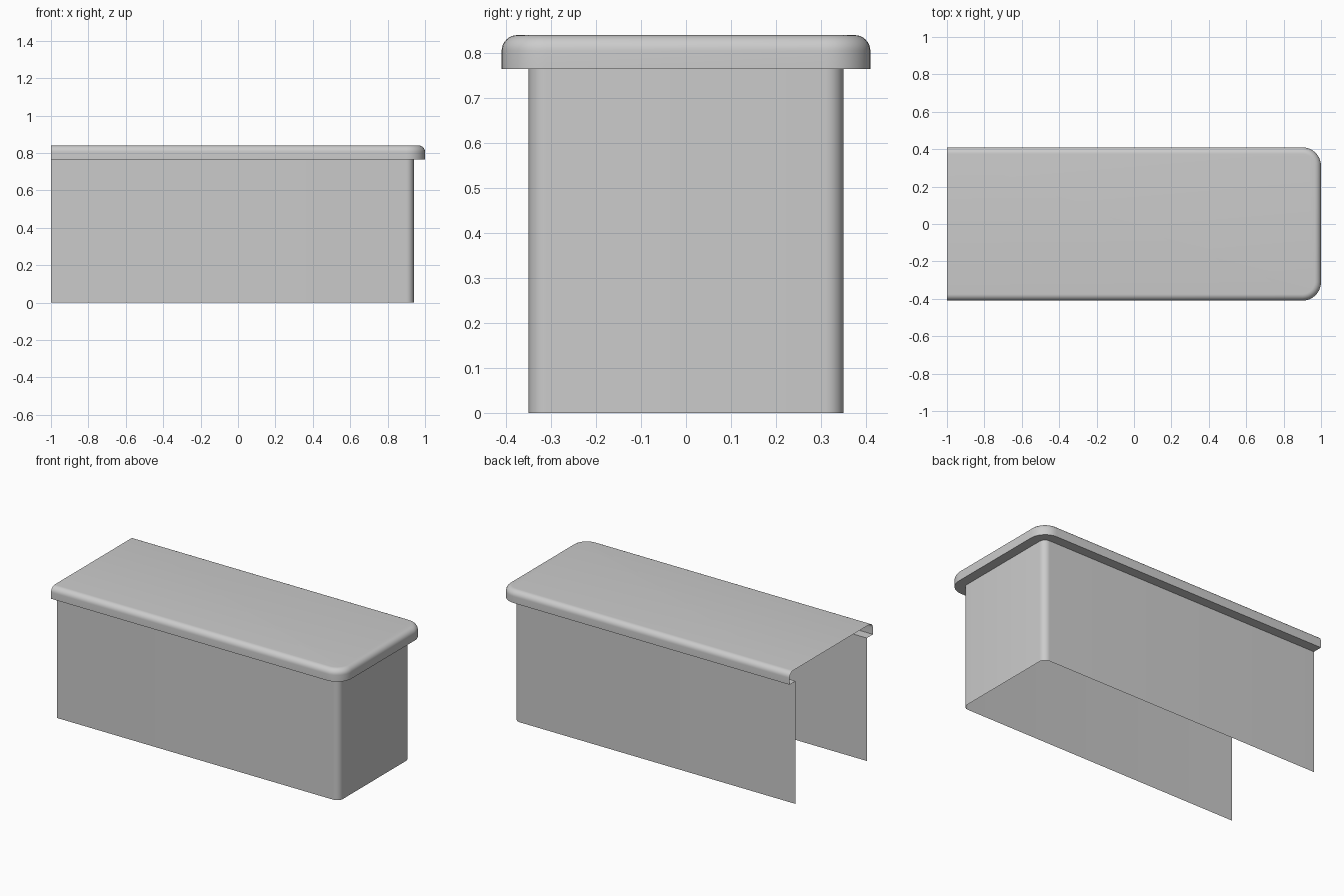
import bpy, bmesh
from math import sin, cos, pi

cube = bpy.data.objects.get("Cube")
if cube:
    bpy.data.objects.remove(cube, do_unlink=True)

grey = bpy.data.materials.new("plain grey")
grey.use_nodes = True
grey.diffuse_color = (0.6, 0.6, 0.6, 1)
grey.node_tree.nodes["Principled BSDF"].inputs["Base Color"].default_value = grey.diffuse_color

HALF_WIDTH, CORNER, STEPS = 0.41, 0.1, 8
LIP_Z, TOP_Z, ROUND, INSET = 0.765, 0.84, 0.035, 0.06


def u_outline(inset, z):
    """Open U running along the front, round the closed end and back."""
    radius = CORNER - inset
    cx, cy = 1 - CORNER, HALF_WIDTH - CORNER
    arc = [i * pi / 2 / STEPS for i in range(STEPS + 1)]
    near = [(cx + radius * sin(a), -cy - radius * cos(a), z) for a in arc]
    far = [(x, -y, z) for x, y, z in reversed(near)]
    return [(-1, near[0][1], z)] + near + far + [(-1, far[-1][1], z)]


def shell(name, profile, capped=False):
    """Sweep a profile of (inset, height) around the U outline."""
    bm = bmesh.new()
    rings = [[bm.verts.new(p) for p in u_outline(*step)] for step in profile]
    for low, high in zip(rings, rings[1:]):
        for i in range(len(low) - 1):
            bm.faces.new((low[i], low[i + 1], high[i + 1], high[i]))
    if capped:
        bm.faces.new(rings[-1])
    mesh = bpy.data.meshes.new(name)
    bm.to_mesh(mesh)
    bm.free()
    mesh.materials.append(grey)
    obj = bpy.data.objects.new(name, mesh)
    bpy.context.collection.objects.link(obj)
    bpy.ops.object.select_all(action="DESELECT")
    obj.select_set(True)
    bpy.context.view_layer.objects.active = obj
    bpy.ops.object.shade_smooth_by_angle(angle=pi / 6)


# Thin walls, open at the bottom and at one end
shell("box_wall", [(INSET, 0), (INSET, LIP_Z)])

# Lid with an underside ledge, upright rim and rounded top edge
rounding = [(ROUND * (1 - cos(a)), TOP_Z - ROUND + ROUND * sin(a))
            for a in (i * pi / 2 / STEPS for i in range(STEPS + 1))]
shell("lid", [(INSET, LIP_Z), (0, LIP_Z)] + rounding, capped=True)
